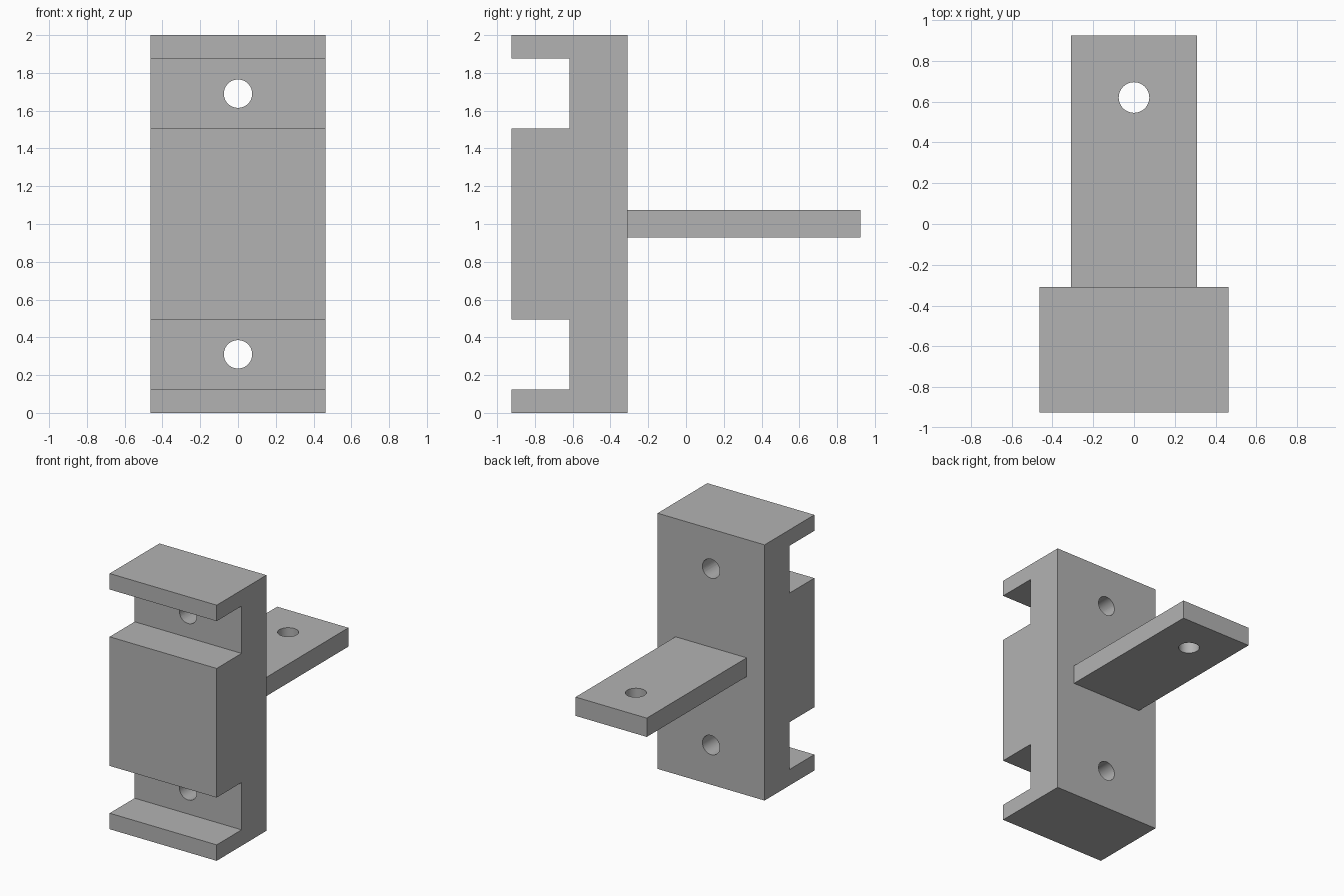
import bpy
import bmesh
import math

old = bpy.data.objects.get("Cube")
if old:
    bpy.data.objects.remove(old, do_unlink=True)

# Single plain grey material
grey = bpy.data.materials.new("plain grey")
grey.use_nodes = True
colour = (0.45, 0.45, 0.45, 1)
grey.diffuse_color = colour
grey.node_tree.nodes["Principled BSDF"].inputs["Base Color"].default_value = colour


def extrude_profile(name, points, half_width):
    """Extrude a closed (y, z) side profile symmetrically along x."""
    bm = bmesh.new()
    face = bm.faces.new([bm.verts.new((-half_width, y, z)) for y, z in points])
    result = bmesh.ops.extrude_face_region(bm, geom=[face])
    moved = [v for v in result["geom"] if isinstance(v, bmesh.types.BMVert)]
    bmesh.ops.translate(bm, verts=moved, vec=(2 * half_width, 0, 0))
    bmesh.ops.recalc_face_normals(bm, faces=bm.faces)
    mesh = bpy.data.meshes.new(name)
    bm.to_mesh(mesh)
    bm.free()
    mesh.materials.append(grey)
    obj = bpy.data.objects.new(name, mesh)
    bpy.context.collection.objects.link(obj)
    return obj


def drill(obj, location, rotation=(0, 0, 0)):
    """Cut a round bolt hole through the part."""
    bpy.ops.mesh.primitive_cylinder_add(vertices=48, radius=0.075, depth=1,
                                        location=location, rotation=rotation)
    cutter = bpy.context.object
    cutter.name = "hole_cutter"
    cutter.hide_render = True
    cutter.data.materials.append(grey)
    mod = obj.modifiers.new("bolt_hole", "BOOLEAN")
    mod.operation = "DIFFERENCE"
    mod.solver = "EXACT"
    mod.object = cutter
    bpy.ops.object.select_all(action="DESELECT")
    bpy.context.view_layer.objects.active = obj
    obj.select_set(True)
    bpy.ops.object.modifier_apply(modifier=mod.name)
    bpy.data.objects.remove(cutter, do_unlink=True)
    bpy.ops.object.shade_smooth_by_angle(angle=math.radians(30))


# Upright block with two channels across its front
FRONT, CHANNEL, BACK = -0.925, -0.617, -0.31
half = [(CHANNEL, 0.5), (CHANNEL, 0.125), (FRONT, 0.125), (FRONT, 0), (BACK, 0)]
lower = [(FRONT, 0.495)] + [(CHANNEL, 0.495)] + half[1:]
upper = [(y, 2 - z) for y, z in reversed(lower)]
block = extrude_profile("mounting_block", lower + upper, 0.463)
for z in (0.31, 1.69):
    drill(block, (0, -0.46, z), (math.pi / 2, 0, 0))

# Flat tongue reaching out from the back
tongue = extrude_profile("tongue_plate",
                         [(BACK, 0.928), (0.925, 0.928), (0.925, 1.075), (BACK, 1.075)],
                         0.308)
drill(tongue, (0, 0.62, 1))
